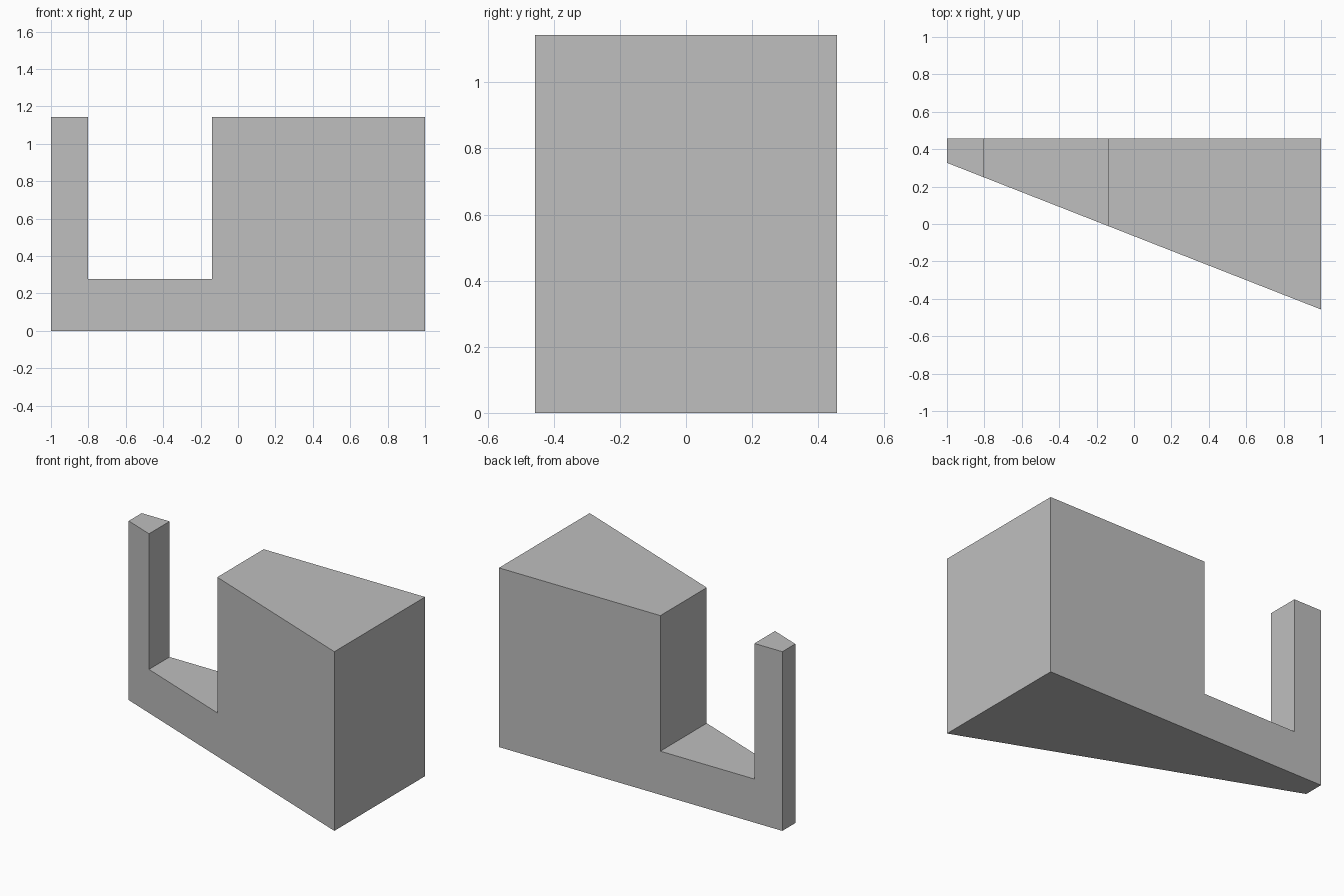
import bpy
import bmesh

cube = bpy.data.objects.get("Cube")
if cube:
    bpy.data.objects.remove(cube, do_unlink=True)

# Flat grey
GREY = (0.52, 0.52, 0.52, 1)
grey = bpy.data.materials.new("plain grey")
grey.use_nodes = True
grey.diffuse_color = GREY
grey.node_tree.nodes["Principled BSDF"].inputs["Base Color"].default_value = GREY

# Main dimensions
LEFT, POST, STEP, RIGHT = -1.0, -0.803, -0.139, 1.0
LOW, HIGH = 0.278, 1.143
BACK, FRONT_LEFT, FRONT_RIGHT = 0.457, 0.327, -0.457


def front_y(x):
    """Depth of the slanted front wall at x."""
    t = (x - LEFT) / (RIGHT - LEFT)
    return FRONT_LEFT + t * (FRONT_RIGHT - FRONT_LEFT)


# U-shaped side profile stretched between the slanted front and straight back
profile = [(LEFT, 0), (RIGHT, 0), (RIGHT, HIGH), (STEP, HIGH),
           (STEP, LOW), (POST, LOW), (POST, HIGH), (LEFT, HIGH)]

bm = bmesh.new()
front = [bm.verts.new((x, front_y(x), z)) for x, z in profile]
back = [bm.verts.new((x, BACK, z)) for x, z in profile]
bm.faces.new(front)
bm.faces.new(back[::-1])
for i in range(len(profile)):
    j = (i + 1) % len(profile)
    bm.faces.new((front[j], front[i], back[i], back[j]))
bmesh.ops.recalc_face_normals(bm, faces=bm.faces)

mesh = bpy.data.meshes.new("notched_wedge")
bm.to_mesh(mesh)
bm.free()
mesh.materials.append(grey)
wedge = bpy.data.objects.new("notched_wedge", mesh)
bpy.context.collection.objects.link(wedge)
